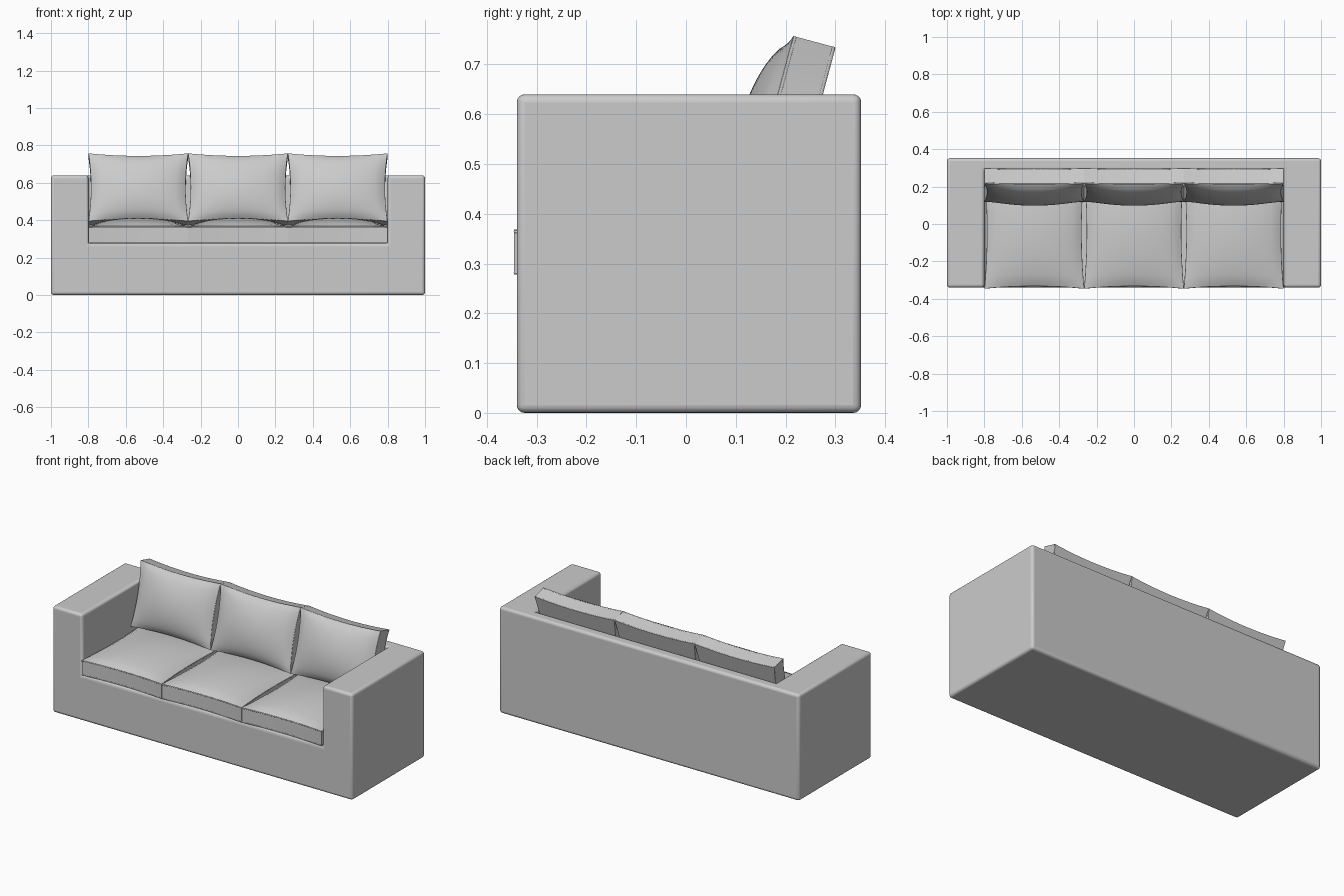
import bpy, bmesh, math
from mathutils import Matrix, Vector

if "Cube" in bpy.data.objects:
    bpy.data.objects.remove(bpy.data.objects["Cube"])

fabric = bpy.data.materials.new("light_grey_fabric")
fabric.use_nodes = True
GREY = (0.6, 0.6, 0.6, 1)
fabric.diffuse_color = GREY
fabric.node_tree.nodes["Principled BSDF"].inputs["Base Color"].default_value = GREY


def finish(bm, name, angle=35, bevel=0):
    bmesh.ops.recalc_face_normals(bm, faces=bm.faces)
    mesh = bpy.data.meshes.new(name)
    bm.to_mesh(mesh)
    bm.free()
    mesh.materials.append(fabric)
    obj = bpy.data.objects.new(name, mesh)
    bpy.context.collection.objects.link(obj)
    if bevel:
        mod = obj.modifiers.new("soft_edges", 'BEVEL')
        mod.width = bevel
        mod.segments = 4
    bpy.ops.object.select_all(action='DESELECT')
    obj.select_set(True)
    bpy.context.view_layer.objects.active = obj
    bpy.ops.object.shade_smooth_by_angle(angle=math.radians(angle))
    return obj


# Frame: one solid with base, two arms and a back, open over the seat
def build_frame():
    bm = bmesh.new()
    xs, ys, zs = (-1, -0.8, 0.8, 1), (-0.34, 0.285, 0.352), (0, 0.275, 0.64)
    for i in range(3):
        for j in range(2):
            for k in range(2):
                if (i, j, k) == (1, 0, 1):
                    continue
                lo = Vector((xs[i], ys[j], zs[k]))
                hi = Vector((xs[i + 1], ys[j + 1], zs[k + 1]))
                m = Matrix.Translation((lo + hi) / 2) @ Matrix.Diagonal((*(hi - lo), 1))
                bmesh.ops.create_cube(bm, size=1, matrix=m)
    bmesh.ops.remove_doubles(bm, verts=bm.verts, dist=0.0001)
    # drop the walls shared by neighbouring blocks
    groups = {}
    for f in bm.faces:
        groups.setdefault(frozenset(f.verts), []).append(f)
    inner = [f for g in groups.values() if len(g) > 1 for f in g]
    # walls whose two sides were welded touch only edges with extra faces
    centres = {}
    for f in bm.faces:
        c = f.calc_center_median()
        centres.setdefault(tuple(round(v, 3) for v in c), []).append(f)
    inner += [f for g in centres.values() if len(g) > 1 for f in g]
    bmesh.ops.delete(bm, geom=list(set(inner)), context='FACES')
    # a welded wall left single lies strictly inside the solid
    def solid(p):
        inside = abs(p.x) < 1 and ys[0] < p.y < ys[2] and 0 < p.z < zs[2]
        open_seat = abs(p.x) < 0.8 and p.y < ys[1] and p.z > zs[1]
        return inside and not open_seat
    buried = []
    for f in bm.faces:
        c, n = f.calc_center_median(), f.normal * 0.01
        if solid(c + n) and solid(c - n):
            buried.append(f)
    bmesh.ops.delete(bm, geom=buried, context='FACES')
    bmesh.ops.recalc_face_normals(bm, faces=bm.faces)
    bmesh.ops.dissolve_limit(bm, angle_limit=0.02, verts=bm.verts, edges=bm.edges)
    return finish(bm, "sofa_frame", 40, 0.016)


# Cushion: pinched outline, domed face, flat border; z = 0 is the seam
def build_cushion(name, width, depth, thick, puff, matrix):
    pinch = 0.014

    def outline(u, v):
        return (u * (width / 2 - pinch * (1 - v * v)),
                v * (depth / 2 - pinch * (1 - u * u)))

    bm = bmesh.new()
    bmesh.ops.create_cube(bm, size=2)
    bmesh.ops.subdivide_edges(bm, edges=bm.edges, cuts=19, use_grid_fill=True)
    for vert in bm.verts:
        u, v, s = vert.co
        x, y = outline(u, v)
        z = (s - 1) * thick / 2
        if s > 0.999:
            z += puff * max(0, (1 - u * u) * (1 - v * v)) ** 0.65
        vert.co = (x, y, z)
    bm.transform(matrix)
    finish(bm, name)

    # Piping along both edges of the border
    steps = [-1 + 0.125 * i for i in range(16)]
    loop = ([(u, -1) for u in steps] + [(1, v) for v in steps]
            + [(-u, 1) for u in steps] + [(-1, -v) for v in steps])
    bm = bmesh.new()
    r = 0.004
    for z in (-r, r - thick):
        rings = []
        for u, v in loop:
            x, y = outline(u, v)
            out = Vector((u if abs(u) == 1 else 0, v if abs(v) == 1 else 0, 0)).normalized()
            centre = Vector((x, y, z)) - out * 0.003
            rings.append([bm.verts.new(centre + r * (out * math.cos(a) + Vector((0, 0, math.sin(a)))))
                          for a in (math.tau * i / 8 for i in range(8))])
        for a, b in zip(rings, rings[1:] + rings[:1]):
            for i in range(8):
                n = (i + 1) % 8
                bm.faces.new((a[i], a[n], b[n], b[i]))
    bm.transform(matrix)
    finish(bm, name + "_piping", 60)


build_frame()
lean = Matrix.Rotation(math.radians(75), 4, 'X')
for side, x in (("right", -0.533), ("middle", 0), ("left", 0.533)):
    build_cushion("seat_cushion_" + side, 0.532, 0.615, 0.09, 0.045,
                  Matrix.Translation((x, -0.038, 0.368)))
    build_cushion("back_cushion_" + side, 0.532, 0.375, 0.088, 0.058,
                  Matrix.Translation((x, 0.167, 0.576)) @ lean)
